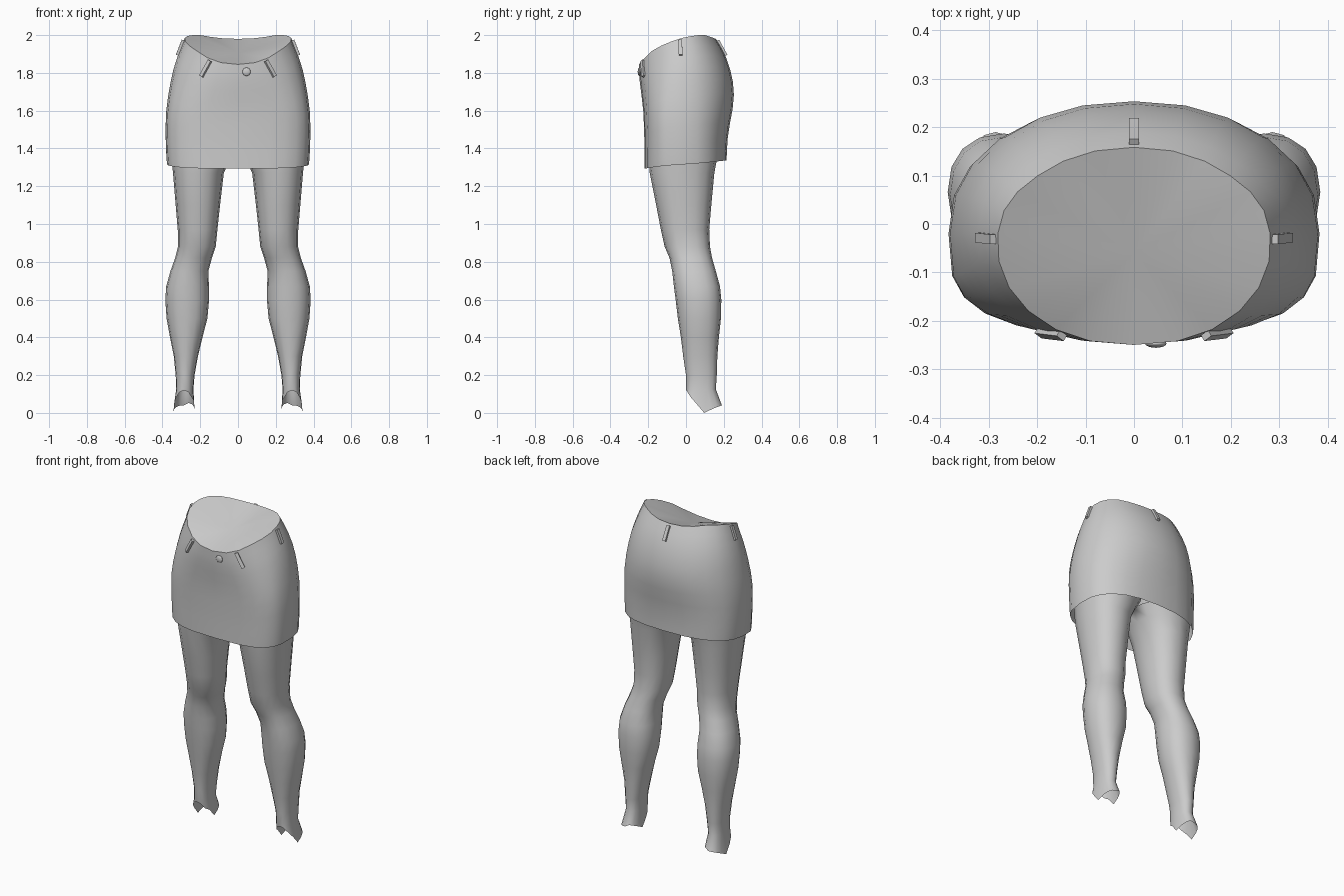
import bpy, math
from mathutils import Vector, Matrix

if "Cube" in bpy.data.objects:
    bpy.data.objects.remove(bpy.data.objects["Cube"])


def interp(table, v):
    """Piecewise linear lookup; rows are (key, value, value...), keys ascending."""
    if v <= table[0][0]:
        return table[0][1:]
    for a, b in zip(table, table[1:]):
        if v <= b[0]:
            f = (v - a[0]) / (b[0] - a[0])
            return tuple(p + (q - p) * f for p, q in zip(a[1:], b[1:]))
    return table[-1][1:]


def power(v, p):
    return math.copysign(abs(v) ** p, v)


def make(name, verts, faces, angle=50):
    me = bpy.data.meshes.new(name)
    me.from_pydata(verts, [], faces)
    ob = bpy.data.objects.new(name, me)
    bpy.context.collection.objects.link(ob)
    bpy.ops.object.select_all(action='DESELECT')
    ob.select_set(True)
    bpy.context.view_layer.objects.active = ob
    bpy.ops.object.shade_smooth_by_angle(angle=math.radians(angle))
    return ob


def loft(name, rings, angle=50):
    """Open tube through rings listed from bottom to top."""
    n = len(rings[0])
    faces = [(r * n + i, r * n + (i + 1) % n, (r + 1) * n + (i + 1) % n, (r + 1) * n + i)
             for r in range(len(rings) - 1) for i in range(n)]
    return make(name, [v for ring in rings for v in ring], faces, angle)


# Skirt profile by height: z, half width, front y, back y
SKIRT = [(1.29, .372, -.22, .213), (1.33, .378, -.22, .215), (1.42, .382, -.22, .217),
         (1.5, .384, -.222, .226), (1.6, .38, -.226, .246), (1.7, .367, -.238, .255),
         (1.77, .353, -.247, .246), (1.84, .337, -.25, .228), (1.9, .315, -.248, .205),
         (1.96, .292, -.24, .172), (2.0, .275, -.23, .145)]
# Waist edge height by direction (-1 front, 0 side, 1 back)
RIM = [(-1, 1.845), (-.9, 1.872), (-.7, 1.918), (-.4, 1.957), (0, 1.985),
       (.4, 2.0), (.75, 2.0), (1, 1.98)]


def skirt_point(a, t):
    """Surface point at angle a, t = 0 at the hem and 1 at the waist."""
    c, s = math.cos(a), math.sin(a)
    rim = interp(RIM, s)[0]
    hem = 1.315 + .022 * s
    z = hem + (rim - hem) * t
    w, front, back = interp(SKIRT, z)
    if s < 0:
        p = interp([(1.6, .62), (1.88, 1.0)], z)[0]
        depth = -front
    else:
        p = interp([(1.4, .8), (1.7, .93)], z)[0]
        depth = back
    cy = -.02
    d = depth + cy if s < 0 else depth - cy
    return Vector((w * power(c, p), cy + d * power(s, p), z))


SIDES = 24
angles = [2 * math.pi * i / SIDES for i in range(SIDES)]
levels = [0, .06, .18, .3, .42, .54, .65, .75, .84, .92, 1]
loft("skirt", [[skirt_point(a, t) for a in angles] for t in levels])

# Closed surface across the waist opening
rim = [skirt_point(a, 1) for a in angles]
make("waist_cap", rim + [Vector((0, -.06, 1.905))],
     [(i, (i + 1) % SIDES, SIDES) for i in range(SIDES)])

# Leg sections: z, inner x, outer x, front y, back y
LEG = [(.125, .236, .327, -.001, .158), (.2, .23, .33, 0, .163), (.3, .212, .34, -.015, .166),
       (.4, .188, .36, -.027, .174), (.5, .162, .378, -.043, .185), (.6, .153, .385, -.055, .187),
       (.67, .154, .38, -.064, .18), (.75, .157, .358, -.073, .158), (.82, .138, .333, -.087, .138),
       (.88, .118, .318, -.113, .127), (.97, .109, .319, -.133, .123), (1.1, .095, .33, -.158, .134),
       (1.27, .075, .344, -.192, .15), (1.35, .04, .352, -.2, .165), (1.42, .0, .358, -.205, .18)]
LEG_SIDES = 16


def leg_ring(row):
    z, x0, x1, y0, y1 = row
    return [Vector(((x0 + x1) / 2 + (x1 - x0) / 2 * power(math.cos(a), .88),
                    (y0 + y1) / 2 + (y1 - y0) / 2 * power(math.sin(a), .88), z))
            for a in (2 * math.pi * i / LEG_SIDES for i in range(LEG_SIDES))]


# Ragged ankle opening: high over the instep, low at the sides
ankle = leg_ring((0, .23, .342, .002, .19))
for i, v in enumerate(ankle):
    s = math.sin(2 * math.pi * i / LEG_SIDES)
    v.z = interp([(-1, .12), (-.75, .085), (-.3, .04), (0, .0), (.5, .025), (1, .04)], s)[0]
    if v.x < .28 and s > -.5:
        v.z += .015
legs = loft("legs", [ankle] + [leg_ring(r) for r in LEG], 60)
legs.modifiers.new("mirror", 'MIRROR')


def belt_loop(name, top, bottom, width=.02, depth=.014):
    """Thin strap lying on the skirt between two surface points."""
    along = (top - bottom).normalized()
    out = Vector((top.x, top.y + .03, 0))
    out = (out - along * out.dot(along)).normalized()
    side = out.cross(along)
    mid = (top + bottom) / 2 + out * .005
    size = ((side, width / 2), (out, depth / 2), (along, (top - bottom).length / 2))
    verts = [mid + side * size[0][1] * x + out * size[1][1] * y + along * size[2][1] * z
             for z in (-1, 1) for x, y in ((-1, -1), (1, -1), (1, 1), (-1, 1))]
    faces = [(0, 3, 2, 1), (4, 5, 6, 7)] + [(i, (i + 1) % 4, 4 + (i + 1) % 4, 4 + i) for i in range(4)]
    return make(name, verts, faces, 30)


# Belt loops: two front, two side, one back
for sign, label in ((1, "right"), (-1, "left")):
    for part, a_top, a_low, t_top, t_low in (("front", -64, -60, .985, .83),
                                             ("side", -3, -2, .985, .865)):
        top, low = skirt_point(math.radians(a_top), t_top), skirt_point(math.radians(a_low), t_low)
        top.x *= sign
        low.x *= sign
        belt_loop("belt_loop_" + part + "_" + label, top, low)
belt_loop("belt_loop_back", skirt_point(math.pi / 2, .985), skirt_point(math.pi / 2, .86))

# Front button
bpy.ops.mesh.primitive_uv_sphere_add(segments=16, ring_count=8, radius=.022,
                                     location=(.045, -.247, 1.806))
button = bpy.context.object
button.name = "button"
button.scale = (1, .4, 1)
bpy.ops.object.shade_smooth()
